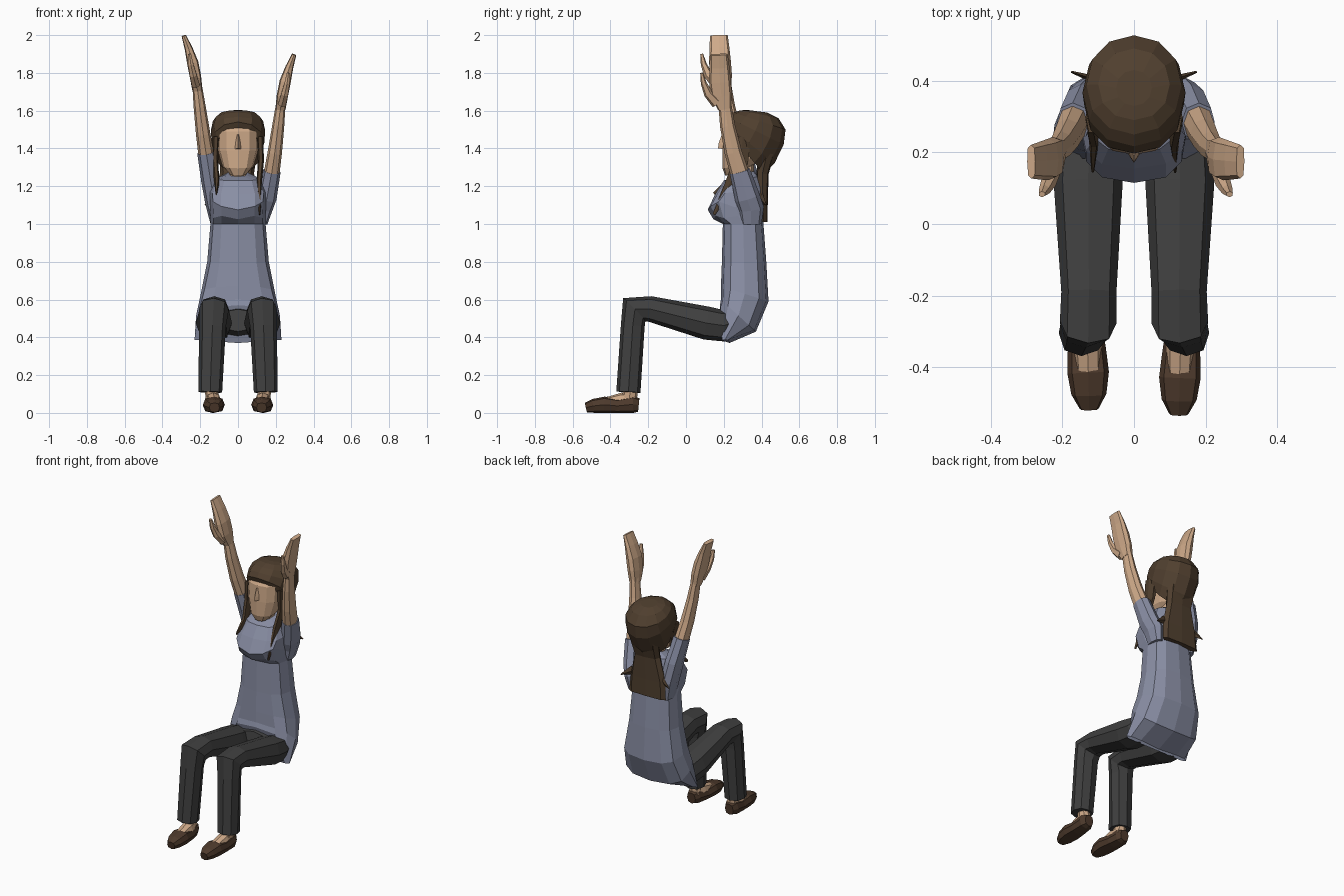
import bpy, bmesh, math
from mathutils import Vector as V


def mat(name, col):
    m = bpy.data.materials.new(name)
    m.diffuse_color = (*col, 1)
    return m


SHIRT = mat("shirt_blue", (0.25, 0.27, 0.37))
PANTS = mat("trouser_grey", (0.05, 0.05, 0.05))
SKIN = mat("skin", (0.62, 0.40, 0.25))
HAIR = mat("hair_brown", (0.08, 0.05, 0.028))
SHOE = mat("shoe_brown", (0.075, 0.042, 0.025))


def sp(x, p):
    return math.copysign(abs(x) ** p, x) if abs(x) > 1e-6 else 0.0


def skin_rings(name, rings, m):
    """Bridge equal-sized rings of points and cap both ends."""
    bm = bmesh.new()
    vr = [[bm.verts.new(p) for p in r] for r in rings]
    n = len(vr[0])
    for a, b in zip(vr, vr[1:]):
        for i in range(n):
            j = (i + 1) % n
            bm.faces.new((a[i], a[j], b[j], b[i]))
    bm.faces.new(vr[0][::-1])
    bm.faces.new(vr[-1])
    bmesh.ops.recalc_face_normals(bm, faces=bm.faces)
    me = bpy.data.meshes.new(name)
    bm.to_mesh(me)
    bm.free()
    me.materials.append(m)
    ob = bpy.data.objects.new(name, me)
    bpy.context.collection.objects.link(ob)
    return ob


def oval(c, u, v, n, p):
    ang = [2 * math.pi * i / n for i in range(n)]
    return [c + u * sp(math.cos(a), p) + v * sp(math.sin(a), p) for a in ang]


def body(name, secs, m, n=12, p=0.8):
    """Sections: front y, z, back y, z, half width."""
    rings = []
    for fy, fz, by, bz, w in secs:
        c = V((0, (fy + by) / 2, (fz + bz) / 2))
        rings.append(oval(c, V((w, 0, 0)), V((0, by - fy, bz - fz)) / 2, n, p))
    return skin_rings(name, rings, m)


def tube(name, secs, m, ref=(1, 0, 0), n=8, p=0.9):
    """Sections: x, y, z, radius along ref, radius across it."""
    pts = [V(s[:3]) for s in secs]
    d = [(b - a).normalized() for a, b in zip(pts, pts[1:])]
    rings = []
    for i, s in enumerate(secs):
        t = (d[max(i - 1, 0)] + d[min(i, len(d) - 1)]).normalized()
        u = V(ref) - t * t.dot(V(ref))
        u.normalize()
        rings.append(oval(pts[i], u * s[3], t.cross(u) * s[4], n, p))
    return skin_rings(name, rings, m)


# shirt, from the seated hem over the bust to the collar
shirt = body("shirt", [
    (.18, .57, .23, .37, .23), (.185, .60, .37, .43, .222), (.185, .67, .437, .59, .197),
    (.19, .80, .425, .80, .163), (.195, 1.0, .41, 1.0, .146), (.145, 1.025, .41, 1.06, .145),
    (.115, 1.075, .41, 1.10, .148), (.155, 1.16, .41, 1.18, .15), (.20, 1.23, .385, 1.25, .12),
    (.25, 1.25, .36, 1.28, .055)], SHIRT, p=.74)
for v in shirt.data.vertices:
    if v.co.z < .53 and abs(v.co.x) > .18 and v.co.y < .26:
        v.co.z = .385          # hem corners hang lower
    elif 1.01 < v.co.z < 1.11 and v.co.y < .19:
        v.co.z += 2.2 * v.co.x ** 2   # bust edge curves up at the sides

# trouser seat showing between the thighs
tube("trouser_seat", [(0, .28, .48, .15, .05), (0, .20, .48, .18, .075), (0, .15, .49, .12, .06)], PANTS)

# neck, head, nose
body("neck", [(.255, 1.2, .36, 1.22, .05), (.25, 1.34, .36, 1.34, .045)], SKIN, n=8)
body("head", [
    (.208, 1.255, .31, 1.28, .045), (.193, 1.295, .36, 1.315, .082), (.193, 1.39, .40, 1.39, .108),
    (.198, 1.49, .42, 1.49, .11), (.24, 1.555, .40, 1.555, .08)], SKIN, n=12, p=.85)
body("nose", [(.17, 1.40, .22, 1.395, .016), (.172, 1.425, .22, 1.42, .014),
              (.19, 1.475, .22, 1.475, .008)], SKIN, n=4, p=1)

# hair cap, long back hair and side strands
body("hair_cap", [
    (.21, 1.51, .41, 1.265, .122), (.197, 1.54, .468, 1.32, .139), (.217, 1.568, .517, 1.42, .144),
    (.25, 1.59, .527, 1.50, .133), (.29, 1.602, .49, 1.56, .10), (.33, 1.603, .43, 1.59, .05)],
    HAIR, p=.95)
tube("back_hair", [(0, .43, 1.38, .10, .04), (-.005, .405, 1.27, .09, .033),
                   (-.01, .405, 1.12, .125, .028), (-.01, .412, 1.01, .132, .02)], HAIR, p=.6)
for s, low in ((1, 1.05), (-1, 1.16)):
    side = "left" if s > 0 else "right"
    tube("side_strand_" + side, [
        (s * .117, .30, 1.46, .018, .05), (s * .121, .29, 1.33, .016, .045),
        (s * .112, .235, 1.22, .014, .03), (s * .115, .148, low, .004, .008)], HAIR, n=6)
    tube("hair_tip_" + side, [(s * .10, .40, 1.14, .03, .012), (s * .175, .425, 1.10, .003, .003)],
         HAIR, ref=(0, 0, 1), n=4)

for s in (1, -1):
    side = "left" if s > 0 else "right"

    # raised arms: the left one reaches slightly lower
    def arm(name, secs, m, **k):
        out = []
        for x, y, z, a, b in secs:
            if s > 0:
                x, z = x + .01, z - max(0, min(.1, (z - 1.05) * .5))
            out.append((s * x, y, z, a, b))
        tube(name + side, out, m, ref=(0, 1, 0), **k)

    arm("sleeve_", [(.115, .345, 1.0, .055, .03), (.125, .345, 1.11, .068, .048),
                    (.145, .325, 1.23, .067, .05), (.169, .285, 1.38, .055, .047)], SHIRT)
    arm("forearm_", [(.167, .287, 1.36, .05, .042), (.185, .25, 1.48, .046, .038),
                     (.203, .22, 1.62, .04, .032), (.217, .205, 1.74, .034, .025)], SKIN)
    arm("hand_", [(.215, .205, 1.71, .035, .027), (.225, .188, 1.78, .056, .03),
                  (.24, .18, 1.855, .058, .03), (.262, .177, 1.93, .053, .021),
                  (.287, .174, 1.997, .047, .012)], SKIN, p=.6)
    arm("thumb_", [(.225, .165, 1.74, .032, .024), (.238, .118, 1.79, .024, .021),
                   (.25, .094, 1.845, .016, .016), (.257, .083, 1.90, .008, .01)], SKIN, n=6)

    # bent trouser legs
    tube("trouser_leg_" + side, [
        (s * .125, .25, .48, .075, .065), (s * .127, .20, .462, .092, .085),
        (s * .128, .11, .475, .096, .088),
        (s * .126, -.19, .55, .077, .068), (s * .128, -.274, .546, .079, .085),
        (s * .135, -.282, .46, .071, .063), (s * .147, -.305, .11, .063, .064)], PANTS, p=.85)

    # ankle, instep and slip-on shoe
    fy = 0 if s > 0 else .015
    tube("ankle_" + side, [(s * .142, -.295, .15, .035, .04), (s * .135, -.30, .05, .035, .04)], SKIN)
    tube("instep_" + side, [(s * .135, -.27, .065, .035, .035), (s * .13, -.34, .065, .04, .042),
                            (s * .127, -.43, .055, .035, .025)], SKIN)
    tube("shoe_" + side, [
        (s * .137, -.25, .042, .03, .036), (s * .137, -.28, .045, .046, .045),
        (s * .132, -.36 + fy, .037, .053, .037), (s * .128, -.43 + fy, .043, .058, .043),
        (s * .126, -.49 + fy, .037, .049, .037), (s * .125, -.53 + fy, .028, .027, .026)],
        SHOE, p=.75)
